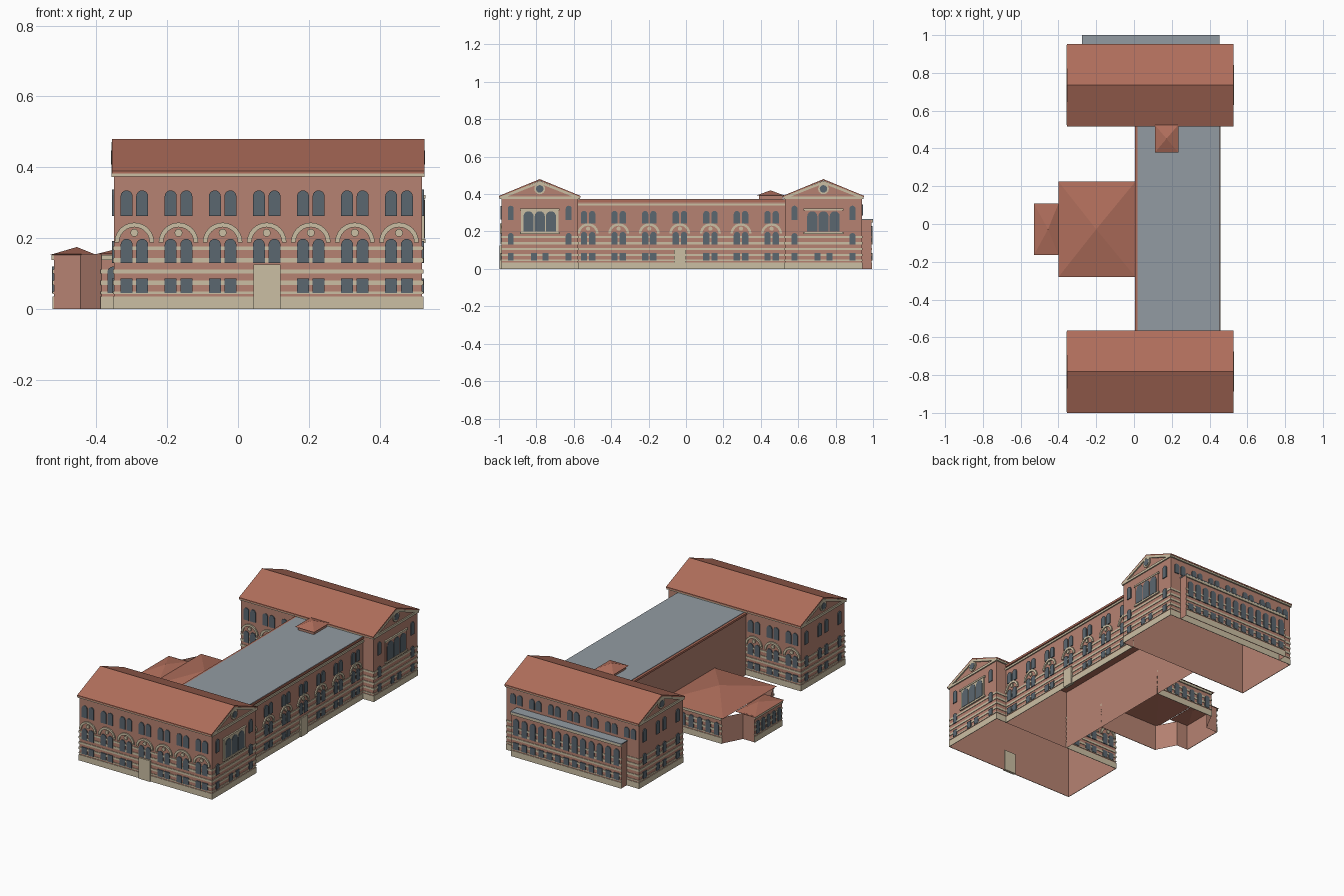
import bpy, bmesh, math
from mathutils import Vector

if "Cube" in bpy.data.objects:
    bpy.data.objects.remove(bpy.data.objects["Cube"])

COLOURS = {
    "brick": (0.47, 0.225, 0.168),
    "roof_tile": (0.43, 0.155, 0.105),
    "cream_stone": (0.60, 0.52, 0.37),
    "window_glass": (0.105, 0.135, 0.16),
    "grey_deck": (0.29, 0.33, 0.365),
}
MATS = {}
for name, rgb in COLOURS.items():
    m = bpy.data.materials.new(name)
    m.use_nodes = True
    m.diffuse_color = (*rgb, 1)
    m.node_tree.nodes["Principled BSDF"].inputs["Base Color"].default_value = (*rgb, 1)
    MATS[name] = m
BRICK, TILE, CREAM, GLASS, DECK = COLOURS
UP = Vector((0, 0, 1))


def finish(name, bm, mat, recalc=True):
    if recalc:
        bmesh.ops.recalc_face_normals(bm, faces=bm.faces)
    me = bpy.data.meshes.new(name)
    bm.to_mesh(me)
    bm.free()
    me.materials.append(MATS[mat])
    ob = bpy.data.objects.new(name, me)
    bpy.context.collection.objects.link(ob)


def sweep(name, pts, vec, mat, start=True, end=True):
    """Extrude a profile along a vector, with optional end caps."""
    bm = bmesh.new()
    a = [bm.verts.new(p) for p in pts]
    b = [bm.verts.new(Vector(p) + Vector(vec)) for p in pts]
    for i in range(len(a)):
        j = (i + 1) % len(a)
        bm.faces.new((a[i], a[j], b[j], b[i]))
    if start:
        bm.faces.new(a)
    if end:
        bm.faces.new(b)
    finish(name, bm, mat)


def box(name, x0, x1, y0, y1, z0, z1, mat, floor=True):
    pts = [(x0, y0, z0), (x1, y0, z0), (x1, y1, z0), (x0, y1, z0)]
    sweep(name, pts, (0, 0, z1 - z0), mat, start=floor)


def pyramid(name, x0, x1, y0, y1, z0, z1, apex_x, mat):
    bm = bmesh.new()
    base = [bm.verts.new(p) for p in ((x0, y0, z0), (x1, y0, z0), (x1, y1, z0), (x0, y1, z0))]
    top = bm.verts.new((apex_x, (y0 + y1) / 2, z1))
    for i in range(4):
        bm.faces.new((base[i], base[(i + 1) % 4], top))
    finish(name, bm, mat)


# Flat shapes, in wall coordinates (along, height)
def rect(u0, u1, z0, z1):
    return [(u0, z0), (u1, z0), (u1, z1), (u0, z1)]


def arc(u, z, r, a0=0, a1=180, n=12):
    return [(u + r * math.cos(math.radians(a0 + (a1 - a0) * i / n)),
             z + r * math.sin(math.radians(a0 + (a1 - a0) * i / n))) for i in range(n + 1)]


def arched(u, w, z0, z1):
    return [(u - w / 2, z0), (u + w / 2, z0)] + arc(u, z1 - w / 2, w / 2, n=8)


def hood(u, z, r0, r1):
    return arc(u, z, r1) + arc(u, z, r0)[::-1]


def disc(u, z, r):
    return arc(u, z, r, 0, 360, 16)[:-1]


class Wall:
    """Collects thin plates on one wall, one object per colour."""

    def __init__(self, name, origin, along):
        self.name, self.o, self.u = name, Vector(origin), Vector(along)
        self.n = self.u.cross(UP)
        self.parts = {}

    def plate(self, pts, depth, part, mat):
        bm = self.parts.setdefault((part, mat), bmesh.new())
        back = [bm.verts.new(self.o + self.u * u + UP * z) for u, z in pts]
        front = [bm.verts.new(v.co + self.n * depth) for v in back]
        bm.faces.new(front)
        for i in range(len(pts)):
            j = (i + 1) % len(pts)
            bm.faces.new((back[i], back[j], front[j], front[i]))

    def glass(self, pts):
        self.plate(pts, 0.005, "windows", GLASS)

    def trim(self, pts, depth=0.007):
        self.plate(pts, depth, "trim", CREAM)

    def bands(self, u0, u1, top=1.0):
        for z0, z1 in [(0, 0.035), (0.042, 0.049), (0.068, 0.08), (0.1, 0.112),
                       (0.131, 0.144), (0.166, 0.177)]:
            if z1 < top:
                self.plate(rect(u0 - 0.003, u1 + 0.003, z0, z1), 0.003, "stripes", CREAM)

    def bay(self, u, top0, top1, ground=True, lower=True):
        """Paired windows on three floors under one round hood."""
        for s in (-0.022, 0.022):
            self.glass(arched(u + s, 0.034, top0, top1))
            if lower:
                self.glass(arched(u + s, 0.034, 0.13, 0.198))
                if ground:
                    self.glass(rect(u + s - 0.017, u + s + 0.017, 0.045, 0.086))
        if lower:
            self.trim(hood(u, 0.188, 0.043, 0.056))
            self.trim(disc(u, 0.215, 0.011))

    def done(self):
        for (part, mat), bm in self.parts.items():
            finish(f"{self.name}_{part}", bm, mat, recalc=False)


X0, X1 = -0.35, 0.52
BAYS = [0.081 + 0.1245 * i for i in range(-3, 4)]
HALF = 0.205


def gable_end(name, x, yc, sign, frame_mat):
    w = Wall(name, (x, yc, 0), (0, sign, 0))
    w.bands(-HALF, HALF)
    w.trim(rect(-0.212, 0.212, 0.374, 0.388))
    rake = [(-0.212, 0.372), (0, 0.456), (0, 0.471), (-0.212, 0.386)]
    w.trim(rake)
    w.trim([(-u, z) for u, z in rake[::-1]])
    w.trim(disc(0, 0.428, 0.029), 0.006)
    w.plate(disc(0, 0.428, 0.02), 0.008, "round_window", GLASS)
    # narrow side windows and the ground floor
    for s in (-0.155, 0.155):
        w.glass(arched(s, 0.032, 0.262, 0.338))
        w.glass(arched(s, 0.032, 0.13, 0.192))
        w.glass(rect(s - 0.016, s + 0.016, 0.045, 0.086))
    for s in (-0.031, 0.031):
        w.glass(rect(s - 0.016, s + 0.016, 0.045, 0.086))
        if sign < 0:
            w.glass(arched(s, 0.032, 0.262, 0.338))
            w.glass(arched(s, 0.032, 0.13, 0.192))
    if sign > 0:
        # large triple window
        w.plate(rect(-0.1, 0.1, 0.19, 0.318), 0.006, "window_surround", frame_mat)
        for s in (-0.06, 0, 0.06):
            w.plate(arched(s, 0.054, 0.2, 0.308), 0.008, "triple_window", GLASS)
        w.trim(rect(-0.106, 0.106, 0.187, 0.197), 0.009)
        w.trim(rect(-0.106, 0.106, 0.312, 0.322), 0.009)
    w.done()


def wing(name, yc, outer, frame_mat):
    """Gabled wing; outer is the y direction of its free long side."""
    walls = [(X0, yc - HALF, 0), (X0, yc - HALF, 0.386), (X0, yc, 0.471),
             (X0, yc + HALF, 0.386), (X0, yc + HALF, 0)]
    bm = bmesh.new()
    a = [bm.verts.new(p) for p in walls]
    b = [bm.verts.new((X1, p[1], p[2])) for p in walls]
    for i in range(4):
        bm.faces.new((a[i], a[i + 1], b[i + 1], b[i]))
    bm.faces.new(a)
    bm.faces.new(b)
    finish(name + "_walls", bm, BRICK)
    prof = [(-0.218, 0.382), (0, 0.472), (0.218, 0.382), (0.218, 0.39), (0, 0.48), (-0.218, 0.39)]
    sweep(name + "_roof", [(X0 - 0.006, yc + y, z) for y, z in prof], (X1 - X0 + 0.012, 0, 0), TILE)
    gable_end(name + "_left_gable", X1, yc, 1, frame_mat)
    gable_end(name + "_right_gable", X0, yc, -1, frame_mat)
    for d in (-1, 1):
        s = -d  # the along-axis follows +x on front walls and -x on back walls
        w = Wall(f"{name}_{'front' if d < 0 else 'back'}", (0, yc + d * HALF, 0), (s, 0, 0))
        w.trim(rect(*sorted((s * (X0 - 0.004), s * (X1 + 0.004))), 0.374, 0.388), 0.009)
        if d == outer:
            w.bands(*sorted((s * X0, s * X1)))
            for i, x in enumerate(BAYS):
                if d < 0:
                    w.bay(s * x, 0.263, 0.335, ground=i != 3)
                else:
                    w.bay(s * x, 0.285, 0.345, lower=False)
        else:
            w.bands(*sorted((s * X0, s * 0.01)))
            w.bands(*sorted((s * 0.45, s * X1)))
            for x in BAYS[:3]:
                w.bay(s * x, 0.263, 0.335)
        w.done()


wing("front_wing", -0.782, -1, CREAM)
wing("back_wing", 0.735, 1, BRICK)
box("front_door", 0.044, 0.12, -0.996, -0.98, 0, 0.125, CREAM)

# Central range between the wings
Y0, Y1 = -0.577, 0.53
sweep("central_walls", [(0.01, Y0, 0), (0.01, Y0, 0.36), (0.45, Y0, 0.36), (0.45, Y0, 0)],
      (0, Y1 - Y0, 0), BRICK, start=False, end=False)
bpy.data.meshes["central_walls"].validate()
bm = bmesh.new()
bm.from_mesh(bpy.data.meshes["central_walls"])
bmesh.ops.delete(bm, geom=[f for f in bm.faces if f.calc_center_median().z < 0.01], context="FACES")
bm.to_mesh(bpy.data.meshes["central_walls"])
bm.free()
box("central_eaves", 0.004, 0.456, Y0, Y1, 0.358, 0.37, TILE)
box("central_deck", 0.018, 0.453, Y0, Y1, 0.37, 0.373, DECK)
side = Wall("central_side", (0.45, 0, 0), (0, 1, 0))
side.bands(Y0, Y1)
side.trim(rect(Y0, Y1, 0.338, 0.35))
for i in range(-3, 4):
    side.bay(-0.033 + 0.1635 * i, 0.243, 0.31, ground=i != 0)
side.done()
box("side_door", 0.44, 0.459, -0.065, 0.0, 0, 0.11, CREAM)

# Rooftop hut
box("roof_hut_walls", 0.122, 0.225, 0.39, 0.515, 0.37, 0.396, BRICK)
pyramid("roof_hut_roof", 0.11, 0.235, 0.378, 0.525, 0.393, 0.42, 0.172, TILE)

# Low annex behind the back wing
box("annex_walls", -0.27, 0.45, 0.94, 0.992, 0, 0.262, BRICK, floor=False)
box("annex_deck", -0.275, 0.453, 0.94, 1.0, 0.262, 0.268, DECK)
annex = Wall("annex_back", (0.09, 0.992, 0), (-1, 0, 0))
annex.bands(-0.36, 0.36)
annex.trim(rect(-0.363, 0.363, 0.248, 0.262))
for i in range(-6, 7):
    annex.glass(arched(i * 0.055, 0.036, 0.13, 0.228))
    annex.glass(rect(i * 0.055 - 0.017, i * 0.055 + 0.017, 0.045, 0.086))
annex.done()

# Hall with a splayed end bay
HY = -0.028
half_plan = [(0.01, 0.243), (-0.385, 0.243), (-0.445, 0.128), (-0.52, 0.128)]
plan = [(x, HY - y, 0) for x, y in half_plan] + [(x, HY + y, 0) for x, y in half_plan[::-1]]
sweep("hall_walls", plan, (0, 0, 0.155), BRICK, start=False, end=False)
pyramid("hall_roof", -0.4, 0.008, HY - 0.253, HY + 0.253, 0.155, 0.205, -0.2, TILE)
pyramid("hall_bay_roof", -0.53, -0.4, HY - 0.136, HY + 0.136, 0.153, 0.175, -0.455, TILE)
for name, d in (("hall_front", -1), ("hall_back", 1)):
    w = Wall(name, (-0.1875, HY + d * 0.243, 0), (-d, 0, 0))
    w.bands(-0.1975, 0.1975, 0.13)
    w.trim(rect(-0.1975, 0.1975, 0.138, 0.152))
    for i in range(-3, 4):
        w.glass(arched(i * 0.055, 0.032, 0.045, 0.12))
    w.done()
w = Wall("hall_bay_end", (-0.52, HY, 0), (0, -1, 0))
w.bands(-0.128, 0.128, 0.13)
w.trim(rect(-0.13, 0.13, 0.138, 0.152))
for i in range(-2, 3):
    w.glass(arched(i * 0.05, 0.032, 0.045, 0.12))
w.done()
